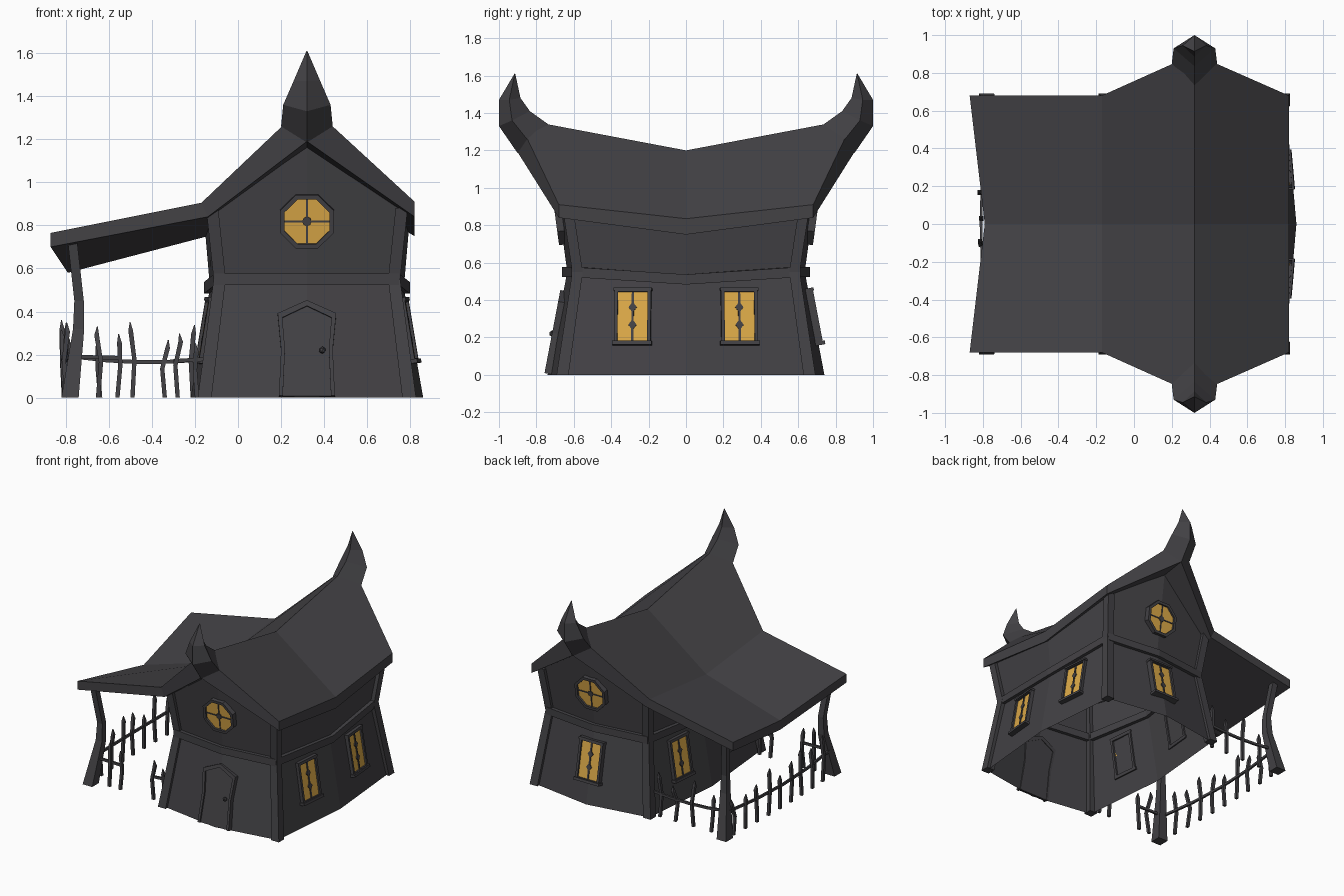
import bpy, bmesh, math, random
from mathutils import Vector as V

if "Cube" in bpy.data.objects:
    bpy.data.objects.remove(bpy.data.objects["Cube"])

random.seed(4)
CX = 0.32  # centre line of the house


def material(name, rgb):
    m = bpy.data.materials.new(name)
    m.diffuse_color = (*rgb, 1)
    m.use_nodes = True
    m.node_tree.nodes["Principled BSDF"].inputs["Base Color"].default_value = m.diffuse_color
    return m


GREY = material("charcoal grey", (0.056, 0.054, 0.060))
GOLD = material("window gold", (0.72, 0.40, 0.065))


def finish(name, bm, mat=GREY):
    bmesh.ops.recalc_face_normals(bm, faces=bm.faces)
    me = bpy.data.meshes.new(name)
    bm.to_mesh(me)
    bm.free()
    me.materials.append(mat)
    ob = bpy.data.objects.new(name, me)
    bpy.context.collection.objects.link(ob)
    return ob


def loft(bm, rings, caps=True, loop=False):
    rs = [[bm.verts.new(p) for p in r] for r in rings]
    n = len(rs[0])
    for a, b in zip(rs, rs[1:] + (rs[:1] if loop else [])):
        for i in range(n):
            j = (i + 1) % n
            bm.faces.new((a[i], a[j], b[j], b[i]))
    if caps and not loop:
        bm.faces.new(rs[0])
        bm.faces.new(rs[-1])


def post(bm, path, widths):
    """Square post through points, one half-width per point."""
    loft(bm, [[V(p) + V((a * w, b * w, 0)) for a, b in ((-1, -1), (1, -1), (1, 1), (-1, 1))]
              for p, w in zip(path, widths)])


def prism(bm, F, pts, n0, n1):
    """Extrude a 2D outline in the wall frame F = (origin, u, v, n)."""
    o, u, v, n = F
    loft(bm, [[o + u * a + v * b + n * d for a, b in pts] for d in (n0, n1)])


def border(bm, F, outer, inner, n0, n1, closed=True):
    k = len(outer)
    for i in range(k if closed else k - 1):
        j = (i + 1) % k
        prism(bm, F, [outer[i], outer[j], inner[j], inner[i]], n0, n1)


def rect(w, h, cx=0, cy=0):
    return [(cx - w, cy - h), (cx + w, cy - h), (cx + w, cy + h), (cx - w, cy + h)]


# ---- walls: bowed eight-sided rings, pinched at the floor band
def ring(hx, hy, mx, my, zc, zs, zf):
    return [V((CX + x, y, z)) for x, y, z in (
        (hx, -hy, zc), (mx, 0, zs), (hx, hy, zc), (0, my, zf),
        (-hx, hy, zc), (-mx, 0, zs), (-hx, -hy, zc), (0, -my, zf))]


base = ring(.48, .665, .54, .74, 0, 0, 0)
waist = ring(.40, .585, .45, .635, .55, .51, .55)
top = ring(.44, .63, .475, .72, .88, .80, 1.18)
bm = bmesh.new()
loft(bm, [base, waist, top], caps=False)
finish("walls", bm)

# ---- floor band
bm = bmesh.new()
loft(bm, [ring(.40 + d, .585 + d, .45 + d, .635 + d, .55 + h, .51 + h, .55 + h)
          for d, h in ((-.02, -.027), (.028, -.027), (.028, .027), (-.02, .027))], loop=True)
finish("floor_band", bm)

# ---- corner posts
bm = bmesh.new()
for sx in (-1, 1):
    for sy in (-1, 1):
        post(bm, [(CX + sx * .475, sy * .66, 0), (CX + sx * .405, sy * .58, .55),
                  (CX + sx * .44, sy * .63, .88)], (.032, .028, .028))
finish("corner_posts", bm)

# ---- roof: sagging sheet with a porch wing on the left
#       x end, x mid, y end, z end, z mid  for each line running front to back
top_lines = [(-.87, -.79, .68, .765, .65), (-.17, -.17, .68, .905, .835),
             (CX, CX, .90, 1.37, 1.20), (.82, .82, .68, .91, .835)]
low_lines = [(-.87, -.79, .68, .70, .58), (-.14, -.14, .68, .84, .75),
             (CX, CX, .90, 1.19, 1.05), (.82, .82, .68, .84, .75)]
bm = bmesh.new()
strips = []
for k in range(3):
    s = (-1, 0, 1)[k]
    pts = [((a if s else b), s * y, (ze if s else zm)) for a, b, y, ze, zm in top_lines]
    pts += [((a if s else b), s * y, (ze if s else zm)) for a, b, y, ze, zm in reversed(low_lines)]
    strips.append(pts)
loft(bm, strips, caps=False)
bm.verts.ensure_lookup_table()
for off in (0, 16):
    for i in range(3):
        bm.faces.new([bm.verts[off + j] for j in (i, i + 1, 6 - i, 7 - i)])
finish("roof", bm)

# ---- curled ridge horns: half width, side y z, top y z, bottom y z
horn = [(.12, .85, 1.26, .73, 1.335, .90, 1.185), (.11, .93, 1.36, .835, 1.41, 1.0, 1.33),
        (.062, .945, 1.47, .885, 1.48, 1.0, 1.47), (.002, .915, 1.61, .913, 1.61, .917, 1.61)]
for s, name in ((-1, "front_horn"), (1, "back_horn")):
    bm = bmesh.new()
    loft(bm, [[(CX - w, s * y, z), (CX, s * ty, tz), (CX + w, s * y, z), (CX, s * by, bz)]
              for w, y, z, ty, tz, by, bz in horn])
    finish(name, bm)


# ---- wall frames for placing windows and door
def frame(i, s, z, lower=True):
    j = (i + 1) % 8
    a, b = (base, waist) if lower else (waist, top)
    lo, hi = a[i].lerp(a[j], s), b[i].lerp(b[j], s)
    o = lo.lerp(hi, (z - lo.z) / (hi.z - lo.z))
    v = (hi - lo).normalized()
    if s == 0:  # on the fold of a gable wall
        u = V((1 if i == 7 else -1, 0, 0))
    else:
        u = (a[j] - a[i]).normalized()
    n = u.cross(v).normalized()
    return o, u, n.cross(u), n


def tall_window(name, F, back):
    bm = bmesh.new()
    prism(bm, F, rect(.084, .138), .003, .012)
    finish(name + "_pane", bm, GOLD)
    bm = bmesh.new()
    border(bm, F, rect(.098, .148), rect(.080, .132), -back, .025)
    prism(bm, F, rect(.106, .010, 0, -.145), -back, .036)   # sill
    prism(bm, F, rect(.102, .008, 0, .147), -back, .030)    # lintel
    prism(bm, F, rect(.006, .135), .005, .018)              # mullion
    for c in (-.045, .05):
        prism(bm, F, [(0, c - .03), (.022, c), (0, c + .03), (-.022, c)], .005, .019)
    finish(name + "_frame", bm)


for name, i, s in (("right_front_window", 0, .54), ("right_back_window", 1, .46),
                   ("left_back_window", 4, .54), ("left_front_window", 5, .46)):
    tall_window(name, frame(i, s, .31), .012)
tall_window("back_window", frame(3, 0, .31), .03)


# ---- octagonal gable windows
def octagon(r):
    return [(r * math.cos(math.radians(22.5 + 45 * k)), r * math.sin(math.radians(22.5 + 45 * k)))
            for k in range(8)]


for name, i in (("front_round_window", 7), ("back_round_window", 3)):
    F = frame(i, 0, .82, False)
    bm = bmesh.new()
    prism(bm, F, octagon(.118), .001, .010)
    finish(name + "_pane", bm, GOLD)
    bm = bmesh.new()
    border(bm, F, octagon(.135), octagon(.113), -.035, .024)
    prism(bm, F, rect(.004, .11), .004, .015)
    prism(bm, F, rect(.11, .004), .004, .015)
    prism(bm, F, [(.022 * math.cos(k), .022 * math.sin(k)) for k in
                  [math.pi / 4 * q for q in range(8)]], .004, .017)
    finish(name + "_frame", bm)

# ---- door, frame and knob
F = frame(7, 0, .006)
inner = [(.112, 0), (.102, .22), (.114, .37), (0, .425), (-.114, .37), (-.102, .22), (-.112, 0)]
outer = [(.130, 0), (.120, .22), (.136, .39), (0, .452), (-.136, .39), (-.120, .22), (-.130, 0)]
bm = bmesh.new()
prism(bm, F, inner, -.02, .005)
finish("door", bm)
bm = bmesh.new()
border(bm, F, outer, inner, -.025, .018, closed=False)
finish("door_frame", bm)
bm = bmesh.new()
o, u, v, n = F
bmesh.ops.create_icosphere(bm, subdivisions=1, radius=.017)
bmesh.ops.translate(bm, verts=bm.verts, vec=o + u * .072 + v * .215 + n * .018)
finish("door_knob", bm)

# ---- bent porch posts
for s, name in ((-1, "front_porch_post"), (1, "back_porch_post")):
    bm = bmesh.new()
    post(bm, [(-.78, s * .65, 0), (-.74, s * .585, .32), (-.738, s * .58, .45), (-.768, s * .62, .72)],
         (.040, .026, .022, .022))
    finish(name, bm)

# ---- crooked fence around the porch, with a gap at the front
spots = [(x, .61) for x in (-.64, -.49, -.34, -.21)]
spots += [(-.79 - .02 * math.cos(y * 2.5), y) for y in [-.5 + k * .133 for k in range(9)]]
spots += [(x, -.61) for x in (-.65, -.56, -.28, -.19)]
bm = bmesh.new()
for x, y in spots:
    h = random.uniform(.25, .36)
    r = lambda: random.uniform(-.015, .015)
    mx, my, tx, ty = x + r(), y + r(), x + r(), y + r()
    post(bm, [(x, y, 0), (mx, my, h * .5), (tx, ty, h - .04), (tx + r() * .4, ty, h)],
         (.010, .010, .011, .002))
finish("fence_pickets", bm)


def rail(bm, a, b, sag, bow=0):
    a, b = V(a), V(b)
    side = V((0, 0, 1)).cross(b - a).normalized()
    rings = []
    for k in range(5):
        t = k / 4
        q = 4 * t * (1 - t)
        p = a.lerp(b, t) + V((0, 0, -sag * q)) + side * bow * q
        rings.append([p + side * i * .007 + V((0, 0, j * .009))
                      for i, j in ((-1, -1), (1, -1), (1, 1), (-1, 1))])
    loft(bm, rings)


bm = bmesh.new()
rail(bm, (-.76, .61, .19), (-.14, .61, .18), .02)
rail(bm, (-.78, .61, .19), (-.78, -.61, .19), .02, -.03)
rail(bm, (-.76, -.61, .19), (-.54, -.61, .185), .0)
rail(bm, (-.30, -.61, .17), (-.14, -.61, .18), .0)
finish("fence_rails", bm)
